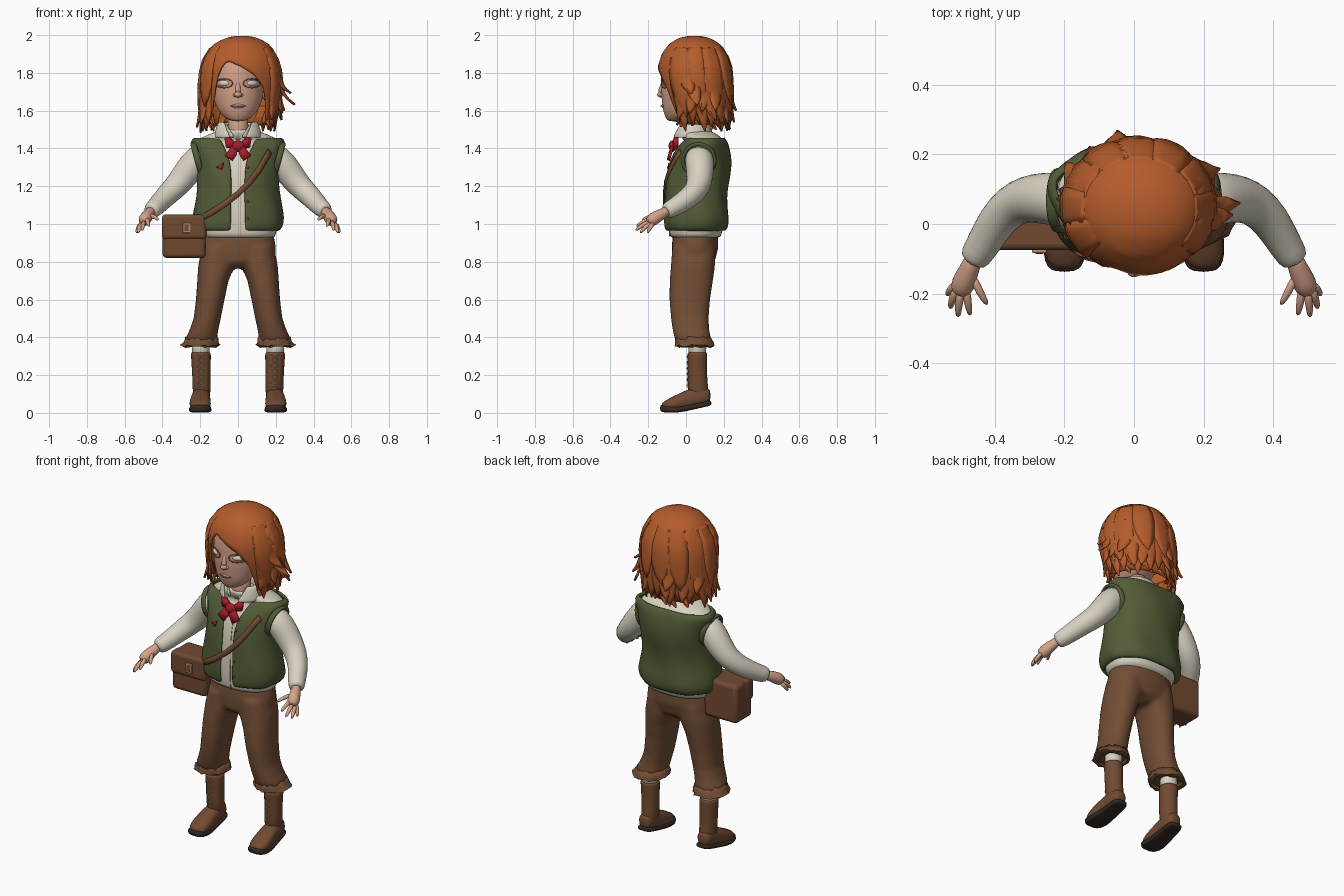
import bpy, bmesh, random
from math import sin, cos, pi, radians, asin
from mathutils import Vector, Matrix

random.seed(4)
if "Cube" in bpy.data.objects:
    bpy.data.objects.remove(bpy.data.objects["Cube"])


def material(name, r, g, b):
    m = bpy.data.materials.new(name)
    m.use_nodes = True
    m.diffuse_color = (r, g, b, 1)
    node = m.node_tree.nodes["Principled BSDF"]
    node.inputs["Base Color"].default_value = (r, g, b, 1)
    node.inputs["Roughness"].default_value = 0.8
    return m


HAIR = material("ginger", .46, .108, .025)
SKIN = material("skin", .66, .36, .25)
LINEN = material("linen", .68, .64, .53)
GREEN = material("moss_green", .085, .107, .037)
CLOTH = material("brown_cloth", .17, .075, .035)
LEATHER = material("leather", .165, .068, .03)
DARK = material("dark_sole", .035, .022, .016)
RED = material("red", .38, .012, .022)
BRASS = material("brass", .42, .28, .13)
RIM = material("rim_brown", .24, .12, .085)


# Helpers ---------------------------------------------------------------
def finish(name, bm, mat, angle=50, sub=0, solid=0, mirror=False, bevel=0):
    bmesh.ops.recalc_face_normals(bm, faces=bm.faces)
    me = bpy.data.meshes.new(name)
    bm.to_mesh(me)
    bm.free()
    me.materials.append(mat)
    me.shade_smooth()
    if not sub:
        me.set_sharp_from_angle(angle=radians(angle))
    ob = bpy.data.objects.new(name, me)
    bpy.context.collection.objects.link(ob)
    if mirror:
        ob.modifiers.new("mirror", "MIRROR").use_mirror_merge = False
    if solid:
        m = ob.modifiers.new("solid", "SOLIDIFY")
        m.thickness, m.offset = solid, 0
    if bevel:
        m = ob.modifiers.new("bevel", "BEVEL")
        m.width, m.segments = bevel, 3
    if sub:
        ob.modifiers.new("sub", "SUBSURF").levels = sub
        ob.modifiers["sub"].render_levels = sub
    return ob


def interp(table, x):
    for p, q in zip(table, table[1:]):
        if x <= q[0]:
            u = max(0, (x - p[0]) / (q[0] - p[0]))
            return [i + (j - i) * u for i, j in zip(p[1:], q[1:])]
    return list(table[-1][1:])


def spow(v, e):
    return abs(v) ** e * (1 if v >= 0 else -1)


def ring_point(sec, a, p=2, k=1):
    z, cx, rx, cy, ry = sec
    return Vector((cx + k * rx * spow(sin(a), 2 / p), cy - k * ry * spow(cos(a), 2 / p), z))


def surface_y(secs, x, z, p=2):
    cx, rx, cy, ry = interp(secs, z)
    return cy - ry * max(0, 1 - abs((x - cx) / rx) ** p) ** (1 / p)


def grid(bm, rows, closed=True, caps=True):
    vs = [[bm.verts.new(p) for p in r] for r in rows]
    n = len(vs[0])
    for r, s in zip(vs, vs[1:]):
        for i in range(n if closed else n - 1):
            j = (i + 1) % n
            bm.faces.new((r[i], r[j], s[j], s[i]))
    if caps:
        bm.faces.new(vs[0])
        bm.faces.new(vs[-1])


def rings(secs, n=20, p=2):
    return [[ring_point(s, 2 * pi * i / n, p) for i in range(n)] for s in secs]


def loft(name, secs, mat, n=20, p=2, along_y=False, sub=1, **kw):
    bm = bmesh.new()
    rows = rings(secs, n, p)
    if along_y:
        rows = [[(v.x, v.z, v.y) for v in r] for r in rows]
    grid(bm, rows)
    return finish(name, bm, mat, sub=sub, **kw)


def shell(name, secs, gaps, mat, p=2, n=48, wave=0, solid=.018):
    """Ring wall, open at the front by the given half width per row."""
    bm, rows = bmesh.new(), []
    for s, w in zip(secs, gaps):
        a0 = asin(min(1, (w / s[2]) ** (p / 2)))
        angles = [a0 + (2 * pi - 2 * a0) * i / n for i in range(n + 1)]
        rows.append([ring_point(s, a, p, 1 + wave * sin(7 * a + 14 * s[0])) for a in angles])
    grid(bm, rows, False, False)
    return finish(name, bm, mat, solid=solid, sub=1)


def tube(name, path, mat, n=12, mirror=True):
    bm, rows = bmesh.new(), []
    pts = [Vector(p[:3]) for p in path]
    for i, p in enumerate(pts):
        d = pts[min(i + 1, len(pts) - 1)] - pts[max(i - 1, 0)]
        q = d.to_track_quat("Z", "Y")
        rows.append([p + q @ Vector((cos(2 * pi * j / n), sin(2 * pi * j / n), 0)) * path[i][3] for j in range(n)])
    grid(bm, rows)
    return finish(name, bm, mat, sub=1, mirror=mirror)


def ball(name, loc, size, mat, turn=0, mirror=False):
    bm = bmesh.new()
    mx = Matrix.Translation(loc) @ Matrix.Rotation(turn, 4, "Z") @ Matrix.Diagonal((*size, 1))
    bmesh.ops.create_uvsphere(bm, u_segments=20, v_segments=12, radius=1, matrix=mx)
    return finish(name, bm, mat, angle=80, mirror=mirror)


def box(name, loc, size, mat, bevel=.005):
    bm = bmesh.new()
    bmesh.ops.create_cube(bm, size=1, matrix=Matrix.Translation(loc) @ Matrix.Diagonal((*size, 1)))
    return finish(name, bm, mat, bevel=bevel)


def plate(name, pts, mat, solid, mirror=False):
    bm = bmesh.new()
    bm.faces.new([bm.verts.new(p) for p in pts])
    return finish(name, bm, mat, solid=solid, mirror=mirror)


def wire(name, paths, r, mat, cyclic=False):
    cu = bpy.data.curves.new(name, "CURVE")
    cu.dimensions, cu.bevel_depth, cu.bevel_resolution = "3D", r, 1
    for path in paths:
        sp = cu.splines.new("POLY")
        sp.points.add(len(path) - 1)
        for q, p in zip(sp.points, path):
            q.co = (*p, 1)
        sp.use_cyclic_u = cyclic
    cu.materials.append(mat)
    bpy.context.collection.objects.link(bpy.data.objects.new(name, cu))


# Head and face
FACE = [(1.543, 0, .03, -.065, .03), (1.56, 0, .07, -.045, .062), (1.6, 0, .107, -.018, .105),
        (1.65, 0, .127, 0, .128), (1.7, 0, .137, .005, .138), (1.75, 0, .139, .01, .142),
        (1.82, 0, .138, .015, .148), (1.9, 0, .12, .02, .13), (1.95, 0, .08, .03, .08)]
loft("head", FACE, SKIN, 28, sub=2)
loft("neck", [(z, 0, .056, .03, .056) for z in (1.43, 1.5, 1.6)], SKIN)
tube("nose_bridge", [(0, -.116, 1.76, .012), (0, -.128, 1.72, .014), (0, -.136, 1.69, .017)], SKIN, mirror=False)
ball("nose_tip", (0, -.135, 1.685), (.02, .018, .015), SKIN)
ball("nostril_wing", (.016, -.127, 1.682), (.011, .012, .01), SKIN, mirror=True)
ball("lips", (0, -.114, 1.625), (.036, .016, .014), SKIN)
ball("ear", (.138, .02, 1.7), (.014, .03, .04), SKIN, mirror=True)
ball("eye", (.073, surface_y(FACE, .073, 1.745) + .012, 1.745), (.036, .018, .018), LINEN, .55, True)
rims = []
for s in (1, -1):
    loop = [(s * (.073 + .044 * cos(t * pi / 12)), 1.745 + .024 * sin(t * pi / 12)) for t in range(24)]
    rims.append([(x, surface_y(FACE, x, z) - .001, z) for x, z in loop])
wire("eye_rims", rims, .003, RIM, True)
wire("mouth_line", [[(x / 100, surface_y(FACE, x / 100, 1.625) - .007 + abs(x) * .0014, 1.625) for x in range(-4, 5)]], .0022, RIM)

# Hair: a cap cut by the hairline, then broad layered locks with pointed ends
CAP = [(1.48, 0, .165, .07, .14), (1.57, .005, .187, .065, .16), (1.65, .01, .205, .06, .177),
       (1.75, .015, .211, .05, .189), (1.83, .015, .204, .045, .189), (1.9, .015, .18, .045, .167),
       (1.95, .018, .14, .045, .13), (1.98, .02, .085, .045, .08), (1.99, .02, .03, .045, .03)]
HAIRLINE = [(-180, 1.52), (-54, 1.53), (-44, 1.62), (-38, 1.76), (-27, 1.855), (-18, 1.86), (0, 1.835),
            (20, 1.79), (36, 1.72), (44, 1.62), (54, 1.53), (180, 1.52)]


def hairline(a):
    return interp(HAIRLINE, (a + 180) % 360 - 180)[0]


def hair_point(deg, z, k):
    return ring_point((z, *interp(CAP, z)), radians(deg), 2, k)


bm, rows, cols = bmesh.new(), [], 60
for r in range(13):
    u = (r / 12) ** 1.7
    rows.append([hair_point(c * 6, 1.99 - (1.99 - hairline(c * 6)) * u, 1) for c in range(cols)])
grid(bm, rows, caps=False)
bm.verts.ensure_lookup_table()
bm.faces.new(bm.verts[:cols])
finish("hair_cap", bm, HAIR, angle=35, solid=.012)


def lock(bm, a, w, z0, z1, flick, base=1.02, sweep=0):
    rows = []
    for i in range(8):
        u = i / 7
        z, k = z0 + (z1 - z0) * u, base + flick * u ** 4
        half, mid = w * (1 - u ** 4) * (.75 + .25 * u) + .3, a + sweep * u * u
        rows.append([hair_point(mid + d * half, z + .006 * (1 - abs(d)), k + b)
                     for d, b in ((-1, -.012), (-.45, .012), (.45, .012), (1, -.012))])
    grid(bm, rows, False, False)


bm = bmesh.new()
for i in range(9):                       # crown layer
    a = 62 + i * 29.5
    lock(bm, a, 20, 1.984, random.uniform(1.54, 1.64), .05, random.uniform(1.03, 1.055), 6)
for i in range(15):                      # long layer
    a = 58 + i * 17.5 + random.uniform(-3, 3)
    lock(bm, a, 16, 1.93, random.uniform(1.48, 1.54), random.uniform(.05, .25), random.uniform(1.01, 1.03), random.uniform(-9, 9))
for i in range(11):                      # flicked tips
    a = 64 + i * 23 + random.uniform(-5, 5)
    lock(bm, a, 13, 1.8, random.uniform(1.53, 1.6), random.uniform(.15, .32), 1.01, random.uniform(-16, 16))
for i in range(16):                      # ragged under layer
    a = 60 + i * 16
    lock(bm, a, 9, 1.62, random.uniform(1.49, 1.53), random.uniform(-.15, .2), .97, random.uniform(-20, 20))
for a, z1, f, w in ((84, 1.63, .43, 6), (75, 1.69, .28, 8), (102, 1.55, .36, 14), (-72, 1.53, .3, 14), (-95, 1.51, .25, 4), (125, 1.6, .32, -10)):
    lock(bm, a, 13, 1.82, z1, f, 1.02, w)
finish("hair_locks", bm, HAIR, angle=30, solid=.008)

# Vest, shirt and collar
TORSO = [(.965, 0, .205, .05, .15), (.985, 0, .23, .055, .163), (1.03, 0, .236, .055, .166),
         (1.1, 0, .222, .05, .158), (1.18, 0, .208, .052, .156), (1.26, 0, .205, .064, .162),
         (1.34, 0, .213, .077, .157), (1.4, 0, .23, .088, .135), (1.435, 0, .246, .098, .115), (1.455, 0, .222, .1, .095)]
shell("vest", TORSO, [.04, .037, .036, .035, .034, .034, .042, .07, .085, .1], GREEN, 2.3, wave=.018)
shirt = [(.915, 0, .202, .05, .135), (.95, 0, .2, .05, .138)]
shirt += [(z, x, rx - .018, cy, ry - .016) for z, x, rx, cy, ry in TORSO[1:-1]]
shirt += [(1.458, 0, .195, .085, .105), (1.485, 0, .13, .06, .09), (1.505, 0, .07, .035, .065)]
loft("shirt", shirt, LINEN, 32, 2.3)
shell("collar", [(1.455, 0, .075, .035, .078), (1.53, 0, .086, .035, .07), (1.545, 0, .1, .035, .08),
                 (1.5, 0, .116, .035, .095), (1.455, 0, .126, .035, .108)], [.012, .064, .074, .06, .035], LINEN, n=32, solid=.01)
bm = bmesh.new()
grid(bm, [[Vector((.224 + .024 * cos(t * pi / 12), .068 + (.086 + b) * sin(t * pi / 12), 1.337 + (.088 + b) * cos(t * pi / 12)))
           + Vector((c, 0, 0)) for t in range(24)] for b, c in ((-.01, 0), (.008, -.04), (.011, 0), (0, .008), (-.01, 0))], caps=False)
finish("vest_armhole_trim", bm, GREEN, sub=1, mirror=True)
wire("placket_line", [[(.012, surface_y(shirt, .012, z / 100, 2.3), z / 100) for z in range(93, 138, 4)]], .002, BRASS)
for z in (1.03, 1.12, 1.21, 1.3):
    ball("vest_button", (.052, surface_y(TORSO, .052, z, 2.3) - .01, z), (.007, .005, .007), LEATHER)

# Bow tie and lapel mark
ball("bow_knot", (0, -.072, 1.412), (.032, .02, .03), RED)
plate("bow_wing", [(.01, -.062, 1.425), (.045, -.054, 1.458), (.07, -.05, 1.456), (.062, -.05, 1.405), (.01, -.062, 1.395)], RED, .022, True)
plate("bow_tail", [(.002, -.07, 1.415), (.034, -.074, 1.41), (.068, -.085, 1.362), (.03, -.094, 1.336), (.006, -.086, 1.37)], RED, .016, True)
plate("red_mark", [(x, surface_y(TORSO, x, z, 2.3) - .014, z) for x, z in ((-.115, 1.3), (-.085, 1.288), (-.076, 1.322), (-.095, 1.312))], RED, .006)

# Sleeves and hands
tube("sleeve", [(.165, .068, 1.362, .07), (.212, .07, 1.345, .08), (.262, .075, 1.285, .075), (.308, .072, 1.222, .07),
                (.35, .055, 1.178, .063), (.395, .01, 1.135, .057), (.432, -.055, 1.093, .05),
                (.457, -.095, 1.072, .046), (.465, -.108, 1.065, .036)], LINEN, 16)
tube("palm", [(.455, -.09, 1.075, .028), (.472, -.125, 1.055, .028), (.486, -.16, 1.035, .036),
              (.498, -.188, 1.015, .034), (.503, -.2, 1.007, .02)], SKIN)
for finger, a, b in (("thumb", (.465, -.15, 1.045), (.42, -.235, 1.02)), ("index", (.482, -.185, 1.028), (.47, -.265, .985)),
                     ("middle", (.497, -.192, 1.012), (.506, -.27, .963)), ("ring", (.51, -.185, 1.005), (.529, -.245, .95)),
                     ("little", (.512, -.172, 1.005), (.538, -.205, .95))):
    a, b = Vector(a), Vector(b)
    c = a.lerp(b, .55) + Vector((.003, 0, .008))
    tube(finger + "_finger", [(*a, .014), (*c, .0125), (*b, .008)], SKIN, 8)

# Trousers fused from hips and two legs
LEG = [(.365, .195, .08, .045, .088), (.4, .193, .083, .035, .097), (.44, .18, .076, .026, .097), (.5, .163, .072, .02, .1),
       (.6, .147, .076, .02, .108), (.7, .133, .083, .028, .115), (.78, .113, .098, .037, .117), (.88, .1, .09, .042, .115)]
bm = bmesh.new()
grid(bm, rings([(.765, 0, .1, .035, .07), (.8, 0, .19, .04, .112), (.87, 0, .203, .047, .123), (.945, 0, .188, .05, .12)], 32, 2.2))
for s in (1, -1):
    grid(bm, rings([(z, s * x, rx, y, ry) for z, x, rx, y, ry in LEG], 24, 2.2))
trousers = finish("trousers", bm, CLOTH)
mod = trousers.modifiers.new("fuse", "REMESH")
mod.voxel_size, mod.use_smooth_shade = .012, True
mod = trousers.modifiers.new("soften", "SMOOTH")
mod.iterations = 5
bm = bmesh.new()
rows = rings([(.4, .193, .08, .038, .092), (.372, .194, .09, .043, .098), (.357, .199, .1, .045, .1), (.35, .196, .08, .045, .085)], 26)
grid(bm, [[v + Vector([random.uniform(-.006, .006) for _ in v]) for v in r] for r in rows], caps=False)
finish("trouser_cuff", bm, CLOTH, solid=.006, mirror=True)

# Socks and boots
loft("sock", [(z, .197, r, .06, r) for z, r in ((.29, .044), (.345, .05), (.4, .046))], LINEN, mirror=True)
loft("boot_shaft", [(.06, .194, .046, .075, .052), (.13, .192, .048, .062, .056), (.2, .194, .049, .06, .051),
                    (.3, .196, .053, .06, .053), (.316, .197, .054, .06, .054), (.322, .197, .046, .06, .046)], LEATHER, mirror=True)
loft("boot_foot", [(-.13, .2, .02, .032, .015), (-.118, .2, .045, .036, .025), (-.085, .2, .057, .043, .036),
                   (-.04, .2, .057, .056, .045), (.02, .197, .05, .075, .055), (.08, .195, .047, .088, .05),
                   (.118, .195, .04, .09, .042), (.13, .195, .022, .09, .028)], LEATHER, p=2.4, along_y=True, mirror=True)
loft("boot_sole", [(-.138, .2, .03, .026, .016), (-.122, .2, .052, .023, .02), (-.09, .2, .061, .018, .018),
                   (-.04, .2, .06, .017, .016), (.02, .197, .053, .028, .015), (.08, .195, .05, .041, .014),
                   (.122, .195, .044, .05, .014), (.135, .195, .03, .052, .011)], DARK, p=3.5, along_y=True, mirror=True)
laces = []
for s in (1, -1):
    for i in range(6):
        z = .13 + i * .03
        laces += [[(s * .195 + d * .022, .012, z), (s * .195, .005, z + .015), (s * .195 - d * .022, .012, z + .03)] for d in (1, -1)]
wire("boot_laces", laces, .0022, BRASS)

# Satchel and strap
box("satchel_body", (-.285, .012, .935), (.228, .154, .23), LEATHER, .022)
box("satchel_flap", (-.285, -.035, .985), (.234, .08, .13), LEATHER, .018)
box("satchel_buckle", (-.272, -.078, .98), (.042, .012, .056), BRASS, .004)
box("satchel_buckle_inset", (-.272, -.084, .98), (.022, .004, .034), LEATHER, .001)
path = [(-.215, 1.02), (-.15, 1.055), (-.08, 1.1), (0, 1.16), (.06, 1.22), (.11, 1.285), (.145, 1.345), (.168, 1.385)]
bm = bmesh.new()
grid(bm, [[(x + d * .011, surface_y(TORSO, x + d * .011, z - d * .011, 2.3) - .013, z - d * .011) for d in (-1, 1)]
          for x, z in path], False, False)
finish("satchel_strap", bm, LEATHER, solid=.009)
